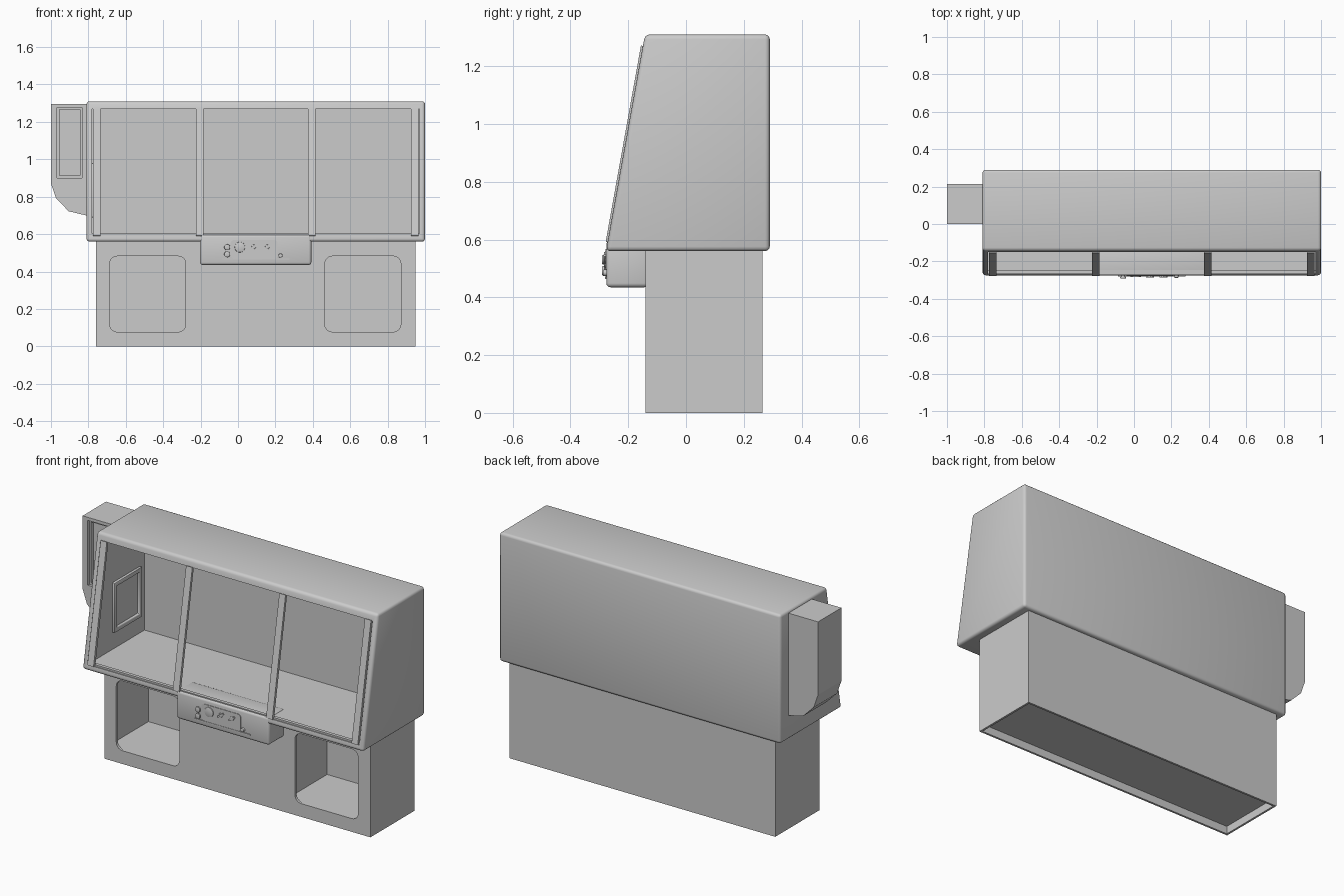
import bpy, bmesh, math
from mathutils import Vector

if "Cube" in bpy.data.objects:
    bpy.data.objects.remove(bpy.data.objects["Cube"])


def prism(name, pts, axis, lo, hi):
    """Extrude a 2D profile along x (pts are y,z) or y (pts are x,z)."""
    bm = bmesh.new()
    place = (lambda p, d: (d, p[0], p[1])) if axis == 'x' else (lambda p, d: (p[0], d, p[1]))
    a = [bm.verts.new(place(p, lo)) for p in pts]
    b = [bm.verts.new(place(p, hi)) for p in pts]
    bm.faces.new(a)
    bm.faces.new(b)
    n = len(pts)
    for i in range(n):
        bm.faces.new((a[i], a[(i + 1) % n], b[(i + 1) % n], b[i]))
    bmesh.ops.recalc_face_normals(bm, faces=bm.faces)
    mesh = bpy.data.meshes.new(name)
    bm.to_mesh(mesh)
    bm.free()
    ob = bpy.data.objects.new(name, mesh)
    bpy.context.collection.objects.link(ob)
    return ob


def rect(a0, b0, a1, b1, r=0, n=5):
    """Rectangle outline, with rounded corners when r > 0."""
    if r == 0:
        return [(a0, b0), (a1, b0), (a1, b1), (a0, b1)]
    pts = []
    for k, (cx, cy) in enumerate([(a1 - r, b1 - r), (a0 + r, b1 - r), (a0 + r, b0 + r), (a1 - r, b0 + r)]):
        for i in range(n + 1):
            t = math.pi / 2 * (k + i / n)
            pts.append((cx + r * math.cos(t), cy + r * math.sin(t)))
    return pts


def box(name, x0, x1, y0, y1, z0, z1):
    return prism(name, rect(x0, z0, x1, z1), 'y', y0, y1)


def activate(ob):
    bpy.ops.object.select_all(action='DESELECT')
    ob.select_set(True)
    bpy.context.view_layer.objects.active = ob


def bevel(ob, width, segments=3):
    activate(ob)
    m = ob.modifiers.new("bevel", 'BEVEL')
    m.width, m.segments = width, segments
    m.limit_method, m.angle_limit = 'ANGLE', math.radians(40)
    bpy.ops.object.modifier_apply(modifier=m.name)
    return ob


def cut(ob, *cutters):
    for c in cutters:
        c.hide_render = True
        activate(ob)
        m = ob.modifiers.new("cut", 'BOOLEAN')
        m.operation, m.solver, m.object = 'DIFFERENCE', 'EXACT', c
        bpy.ops.object.modifier_apply(modifier=m.name)
        bpy.data.objects.remove(c)
    return ob


def smooth(ob):
    activate(ob)
    bpy.ops.object.shade_smooth_by_angle(angle=math.radians(35))


def knob(name, x, z, r, y0, y1):
    bpy.ops.mesh.primitive_cylinder_add(vertices=24, radius=r, depth=y1 - y0,
                                        location=(x, (y0 + y1) / 2, z), rotation=(math.pi / 2, 0, 0))
    ob = bpy.context.object
    ob.name = name
    bevel(ob, 0.003, 2)
    smooth(ob)


# Hood: slanted rounded shell with an open front
hood = prism("hood", [(-0.277, 0.56), (0.29, 0.56), (0.29, 1.31), (-0.142, 1.31)], 'x', -0.81, 1.0)
bevel(hood, 0.016)
cut(hood, prism("hood_cutter", [(-0.4, 0.592), (0.255, 0.592), (0.255, 1.268), (-0.4, 1.268)], 'x', -0.78, 0.97))
smooth(hood)

# Window bars and lower rail across the open front
for i, x in enumerate((-0.755, -0.205, 0.395, 0.945)):
    prism(f"window_bar_{i + 1}", [(-0.278, 0.593), (-0.156, 1.272), (-0.142, 1.268), (-0.262, 0.588)],
          'x', x - 0.02, x + 0.02)
box("lower_rail", -0.78, 0.97, -0.266, -0.246, 0.585, 0.602)

# Base cabinet: two cupboards behind rounded openings, recessed underside
base = box("base_cabinet", -0.76, 0.95, -0.14, 0.265, 0, 0.57)
for c in (-0.4825, 0.6675):
    cut(base, box("cupboard_cutter", c - 0.262, c + 0.262, -0.125, 0.24, 0.075, 0.54),
        prism("opening_cutter", rect(c - 0.203, 0.077, c + 0.203, 0.482, 0.04), 'y', -0.2, 0.0))
cut(base, box("underside_cutter", -0.748, 0.938, -0.128, 0.253, -0.1, 0.045))
smooth(base)

# Control box under the front lip
control = box("control_box", -0.203, 0.392, -0.276, -0.13, 0.435, 0.597)
bevel(control, 0.014)
smooth(control)
prism("control_panel", rect(-0.04, 0.47, 0.212, 0.568, 0.018), 'y', -0.279, -0.27)
box("panel_ledge", -0.085, 0.275, -0.281, -0.27, 0.464, 0.47)
knob("dial", 0.01, 0.53, 0.028, -0.284, -0.27)
for i, z in enumerate((0.53, 0.492)):
    knob(f"button_stem_{i + 1}", -0.058, z, 0.009, -0.284, -0.27)
    knob(f"button_{i + 1}", -0.058, z, 0.016, -0.291, -0.281)
knob("small_button", 0.227, 0.485, 0.011, -0.288, -0.27)
for i, x in enumerate((0.085, 0.157)):
    knob(f"switch_base_{i + 1}", x, 0.532, 0.012, -0.282, -0.27)
    d, w = Vector((0.018, 0.013)), Vector((-0.003, 0.004))
    c = Vector((x, 0.532))
    prism(f"switch_lever_{i + 1}", [tuple(c + d + w), tuple(c - d + w), tuple(c - d - w), tuple(c + d - w)],
          'y', -0.286, -0.275)

# Side airlock with curved chute bottom and recessed front panel
airlock = prism("airlock", [(-1, 1.295), (-1, 0.87), (-0.972, 0.79), (-0.905, 0.722), (-0.80, 0.697),
                            (-0.80, 1.295)], 'y', 0.0, 0.215)
cut(airlock, box("frame_cutter", -0.967, -0.835, -0.1, 0.015, 0.9, 1.277),
    box("panel_cutter", -0.955, -0.845, -0.1, 0.035, 0.912, 1.265))

# Inner hatch frame on the left wall of the hood
hatch = prism("hatch_frame", rect(-0.04, 0.69, 0.215, 0.98), 'x', -0.785, -0.765)
cut(hatch, prism("hatch_cutter", rect(-0.015, 0.715, 0.19, 0.955), 'x', -0.9, -0.7))
bevel(hatch, 0.005, 2)
smooth(hatch)
